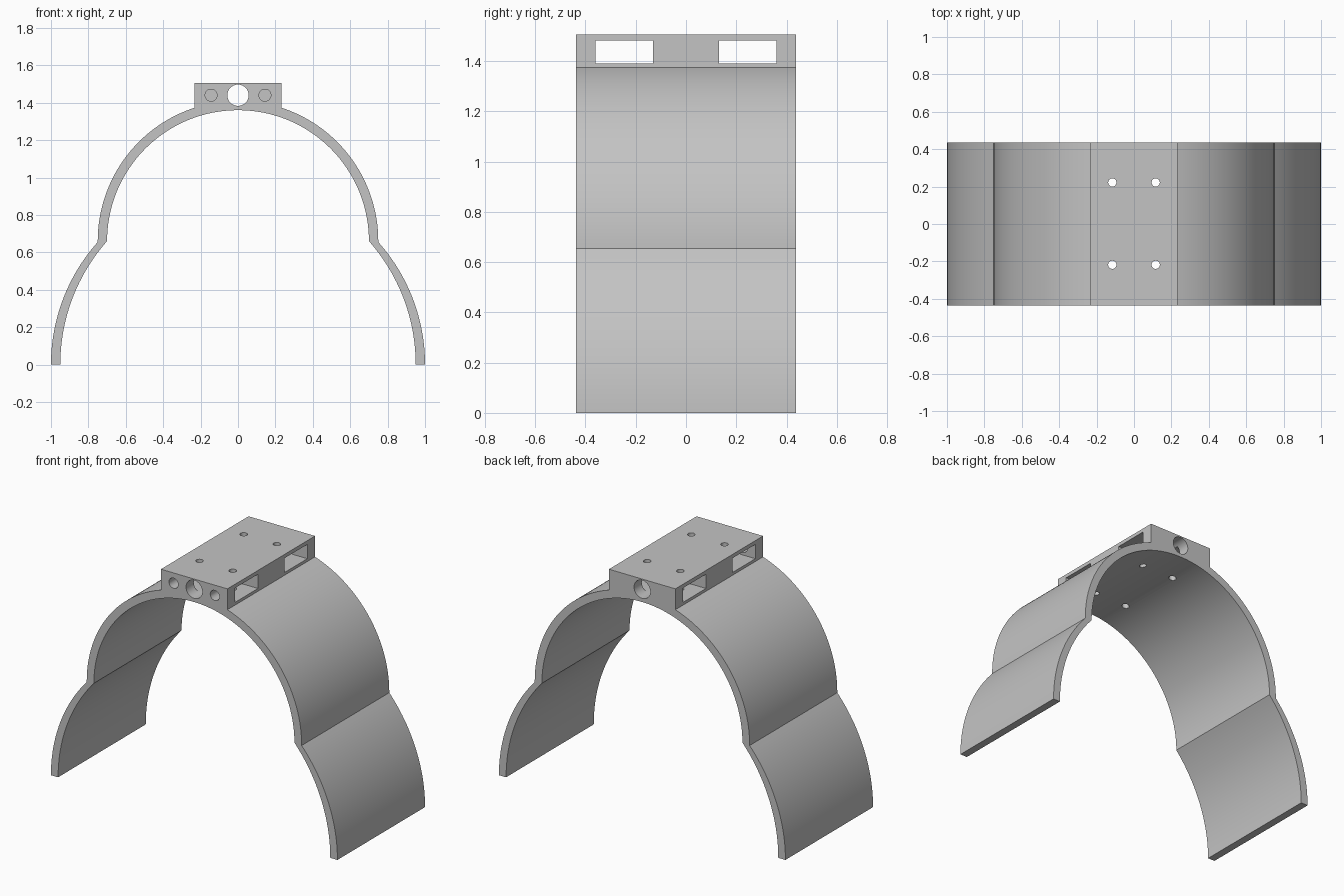
import bpy, bmesh, math
from mathutils import Vector, Matrix

cube = bpy.data.objects.get("Cube")
if cube:
    bpy.data.objects.remove(cube)

HALF_DEPTH = 0.437
HALF_MOUNT = 0.232
TOP = 1.505
BORE_Z = 1.44

grey = bpy.data.materials.new("plain grey")
grey.use_nodes = True
colour = (0.55, 0.55, 0.55, 1)
grey.diffuse_color = colour
grey.node_tree.nodes["Principled BSDF"].inputs["Base Color"].default_value = colour


def arc(cx, cz, r, start, end, steps):
    """Points on a circle in the xz plane, angles in radians."""
    angles = [start + (end - start) * i / steps for i in range(steps + 1)]
    return [(cx + r * math.cos(a), cz + r * math.sin(a)) for a in angles]


def flared_arc(foot, x, z, steps=24):
    """Arc rising vertically from (foot, 0) and ending at (x, z)."""
    cx = (foot * foot - x * x - z * z) / (2 * (foot - x))
    return arc(cx, 0, foot - cx, 0, math.atan2(z, x - cx), steps)


def make_object(name, bm):
    bmesh.ops.recalc_face_normals(bm, faces=bm.faces)
    mesh = bpy.data.meshes.new(name)
    bm.to_mesh(mesh)
    bm.free()
    mesh.materials.append(grey)
    obj = bpy.data.objects.new(name, mesh)
    bpy.context.collection.objects.link(obj)
    return obj


# Arched bracket: right half of the outline, then its mirror image
WAIST = 0.66
outer = flared_arc(1, 0.75, WAIST - 0.005)
outer += arc(0, WAIST, 0.75, 0, math.acos(HALF_MOUNT / 0.75), 40)
outer.append((HALF_MOUNT, TOP))
inner = flared_arc(0.95, 0.70, WAIST)[:-1]
inner += arc(0, WAIST, 0.70, 0, math.pi / 2, 48)


def mirrored(points):
    return [(-x, z) for x, z in points]


outline = outer + mirrored(outer)[::-1] + mirrored(inner) + inner[:-1][::-1]
bm = bmesh.new()
face = bm.faces.new([bm.verts.new((x, -HALF_DEPTH, z)) for x, z in outline])
swept = bmesh.ops.extrude_face_region(bm, geom=[face])
bmesh.ops.translate(bm, vec=(0, 2 * HALF_DEPTH, 0),
                    verts=[v for v in swept["geom"] if isinstance(v, bmesh.types.BMVert)])
bracket = make_object("arched_bracket", bm)


def cut(name, bm):
    """Subtract a hidden cutter from the bracket."""
    cutter = make_object(name, bm)
    cutter.hide_render = True
    cutter.hide_set(True)
    mod = bracket.modifiers.new(name, "BOOLEAN")
    mod.operation = "DIFFERENCE"
    mod.solver = "EXACT"
    mod.object = cutter
    bpy.context.view_layer.objects.active = bracket
    bpy.ops.object.modifier_apply(modifier=name)
    bpy.data.objects.remove(cutter)


def drill(name, start, end, radius, segments=32):
    a, b = Vector(start), Vector(end)
    turn = (b - a).to_track_quat("Z", "Y").to_matrix().to_4x4()
    bm = bmesh.new()
    bmesh.ops.create_cone(bm, cap_ends=True, segments=segments, radius1=radius,
                          radius2=radius, depth=(b - a).length,
                          matrix=Matrix.Translation((a + b) / 2) @ turn)
    cut(name, bm)


# Rectangular slots across the mount
for side in (-1, 1):
    bm = bmesh.new()
    bmesh.ops.create_cube(bm, size=1, matrix=Matrix.Translation((0, side * 0.246, 1.436))
                          @ Matrix.Diagonal((0.6, 0.228, 0.09, 1)))
    cut("slot_cutter", bm)

# Long central bore
drill("bore_cutter", (0, -0.6, BORE_Z), (0, 0.6, BORE_Z), 0.057, 48)

# Small front holes and vertical screw holes
for side in (-1, 1):
    drill("front_hole_cutter", (side * 0.144, -0.6, BORE_Z),
          (side * 0.144, -0.25, BORE_Z), 0.032)
    for y in (-0.218, 0.222):
        drill("screw_hole_cutter", (side * 0.116, y, 1.2), (side * 0.116, y, 1.7), 0.022)

bpy.ops.object.select_all(action="DESELECT")
bracket.select_set(True)
bpy.context.view_layer.objects.active = bracket
bpy.ops.object.shade_smooth_by_angle(angle=math.radians(20))
